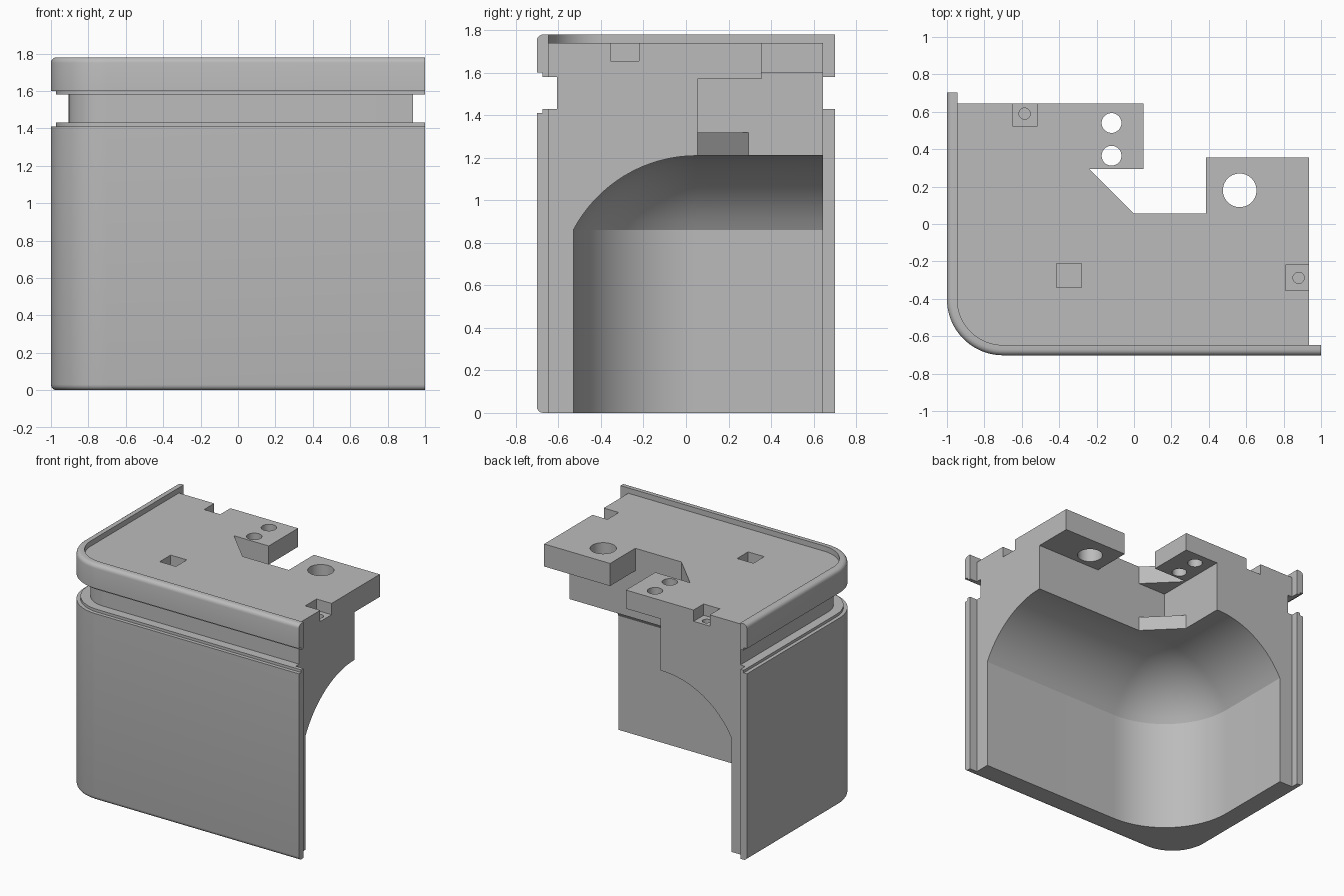
import bpy, bmesh
from math import sin, cos, pi, asin

cube = bpy.data.objects.get("Cube")
if cube:
    bpy.data.objects.remove(cube, do_unlink=True)

grey = bpy.data.materials.new("plain_grey")
grey.use_nodes = True
grey.diffuse_color = (0.5, 0.5, 0.5, 1)
grey.node_tree.nodes["Principled BSDF"].inputs["Base Color"].default_value = (0.5, 0.5, 0.5, 1)


def loft(name, loops):
    """Solid through a row of closed loops, capped at both ends."""
    bm = bmesh.new()
    rows = [[bm.verts.new(p) for p in loop] for loop in loops]
    n = len(rows[0])
    for a, b in zip(rows, rows[1:]):
        for i in range(n):
            j = (i + 1) % n
            bm.faces.new((a[i], a[j], b[j], b[i]))
    bm.faces.new(rows[0][::-1])
    bm.faces.new(rows[-1])
    bmesh.ops.recalc_face_normals(bm, faces=bm.faces)
    mesh = bpy.data.meshes.new(name)
    bm.to_mesh(mesh)
    bm.free()
    mesh.materials.append(grey)
    obj = bpy.data.objects.new(name, mesh)
    bpy.context.collection.objects.link(obj)
    return obj


def prism(name, plan, z0, z1):
    return loft(name, [[(x, y, z) for x, y in plan] for z in (z0, z1)])


def box(name, x0, x1, y0, y1, z0, z1):
    return prism(name, [(x0, y0), (x1, y0), (x1, y1), (x0, y1)], z0, z1)


def cylinder(name, x, y, r, z0, z1):
    ring = [(x + r * cos(k * pi / 20), y + r * sin(k * pi / 20)) for k in range(40)]
    return prism(name, ring, z0, z1)


def corner_path(centre, r, x_end, y_end, steps=24):
    """Left side, rounded front left corner, then front side."""
    cx, cy = centre
    arc = [(cx - r * cos(k * pi / 2 / steps), cy - r * sin(k * pi / 2 / steps))
           for k in range(steps + 1)]
    return [(cx - r, y_end)] + arc + [(x_end, cy - r)]


SHELL = (-0.7, -0.402)
RADIUS = 0.3


def shell_sweep(name, profile):
    """Sweep an (inset, z) profile along the outer wall."""
    lines = [[(x, y, z) for x, y in corner_path(SHELL, RADIUS - d, 1, 0.702)]
             for d, z in profile]
    return loft(name, list(zip(*lines)))


def rounded(z_edge, z_side, size=0.03):
    return [(size * (1 - sin(k * pi / 8)), z_edge + (z_side - z_edge) * (1 - cos(k * pi / 8)))
            for k in range(5)]


# Outer skins: tall lower panel and upper rim, each with a small lip at the groove
lower = shell_sweep("lower_panel", [(0.055, 0)] + rounded(0, 0.03)
                    + [(0, 1.41), (0.027, 1.41), (0.027, 1.43), (0.055, 1.43)])
rim = shell_sweep("upper_rim", [(0.055, 1.78)] + rounded(1.78, 1.75)
                  + [(0, 1.6), (0.027, 1.6), (0.027, 1.58), (0.055, 1.58)])

# Inner block
core = prism("inner_block", corner_path(SHELL, RADIUS - 0.055, 0.935, 0.645)
             + [(0.935, 0.645)], 0, 1.74)

# Domed cavity, open to the back and right
dome_centre = (-0.25, 0.05)
big, reach = 0.656, asin(0.58 / 0.656)
profile = [(0.58, -0.1)] + [(max(big * sin(reach * k / 16), 0.002),
                             1.21 - big + big * cos(reach * k / 16)) for k in range(16, -1, -1)]
cavity = loft("cavity_cutter", [[(x, y, z) for x, y in
                                 corner_path(dome_centre, r, 1.1, 0.8) + [(1.1, 0.8)]]
                                for r, z in profile])

cutters = [
    cavity,
    shell_sweep("groove_cutter", [(-0.1, 1.43), (0.095, 1.43), (0.095, 1.58), (-0.1, 1.58)]),
    # Notch above the cavity, with a diagonal ledge below and tabs above
    prism("ledge_cutter", [(0, 0.055), (1.1, 0.055), (1.1, 0.8), (-0.24, 0.8), (-0.24, 0.295)],
          1.1, 1.35),
    box("left_recess_cutter", -0.24, 0.385, 0.055, 0.8, 1.32, 1.6),
    box("right_recess_cutter", 0.3, 1.1, 0.055, 0.8, 1.32, 1.57),
    prism("top_cutter", [(1.1, 0.355), (0.385, 0.355), (0.385, 0.055), (0, 0.055),
                         (-0.24, 0.295), (0.05, 0.295), (0.05, 0.8), (1.1, 0.8)], 1.5, 2),
    # Tab holes
    cylinder("hole_cutter", -0.12, 0.54, 0.053, 1.5, 2),
    cylinder("hole_cutter", -0.12, 0.365, 0.053, 1.5, 2),
    cylinder("hole_cutter", 0.565, 0.18, 0.09, 1.5, 2),
    # Square pockets and their pilot holes
    box("pocket_cutter", -0.65, -0.515, 0.525, 0.8, 1.655, 2),
    box("pocket_cutter", -0.415, -0.28, -0.34, -0.21, 1.655, 2),
    box("pocket_cutter", 0.81, 1.1, -0.355, -0.22, 1.655, 2),
    cylinder("pilot_cutter", -0.585, 0.59, 0.03, 1.58, 1.8),
    cylinder("pilot_cutter", 0.88, -0.288, 0.03, 1.58, 1.8),
]


def activate(obj):
    bpy.ops.object.select_all(action='DESELECT')
    obj.select_set(True)
    bpy.context.view_layer.objects.active = obj


for cutter in cutters:
    cutter.hide_render = True
    activate(core)
    mod = core.modifiers.new("cut", 'BOOLEAN')
    mod.operation = 'DIFFERENCE'
    mod.solver = 'EXACT'
    mod.object = cutter
    bpy.ops.object.modifier_apply(modifier=mod.name)
    bpy.data.objects.remove(cutter, do_unlink=True)

for part in (lower, rim, core):
    activate(part)
    bpy.ops.object.shade_smooth_by_angle(angle=0.45)
